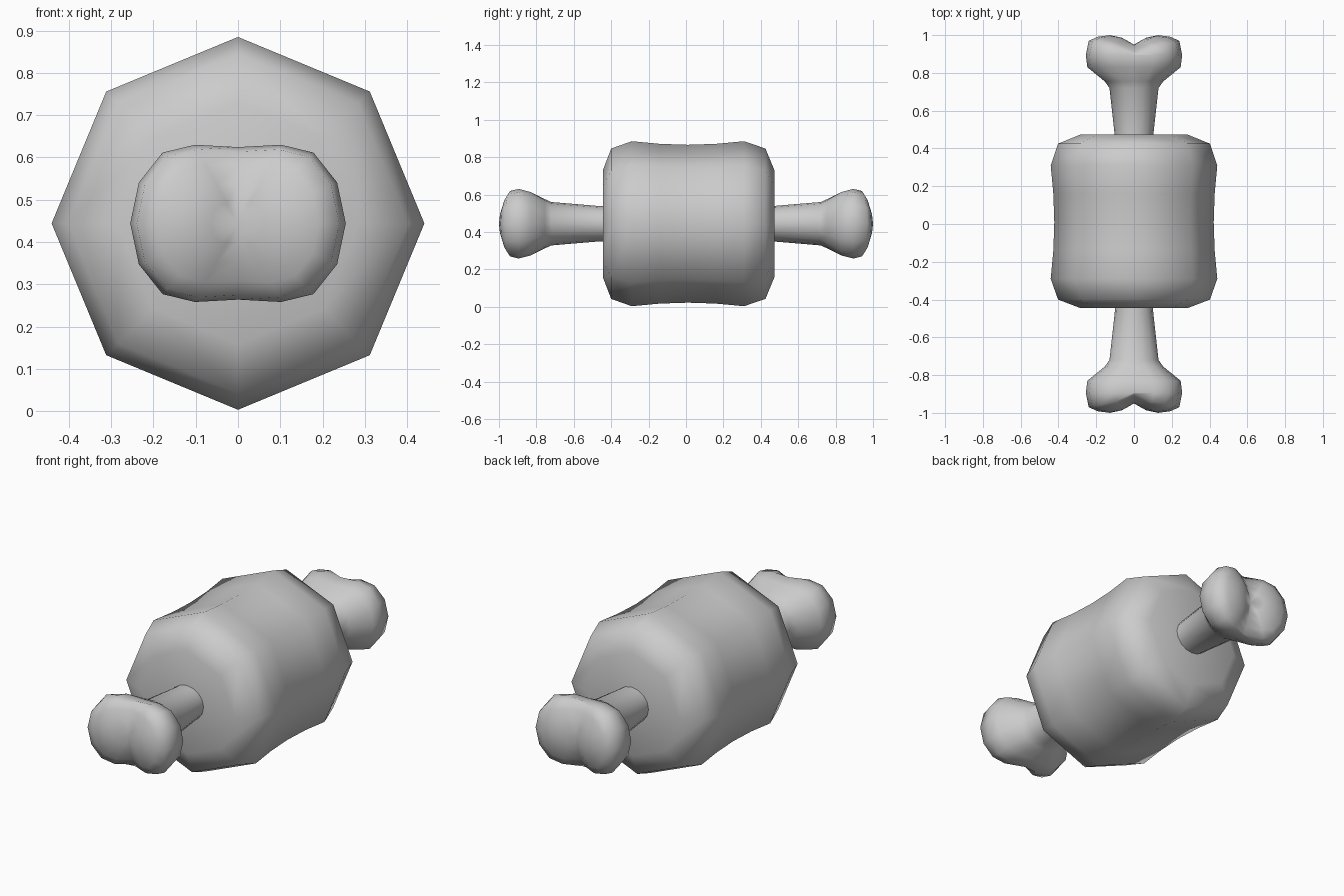
import bpy, bmesh
from math import cos, sin, pi

cube = bpy.data.objects.get("Cube")
if cube:
    bpy.data.objects.remove(cube)

CENTRE_Z = 0.444

grey = bpy.data.materials.new("plain grey")
grey.use_nodes = True
colour = (0.6, 0.6, 0.6, 1)
grey.diffuse_color = colour
grey.node_tree.nodes["Principled BSDF"].inputs["Base Color"].default_value = colour


def loft(name, rings):
    """Skin a list of closed rings of points and close both ends with a fan."""
    bm = bmesh.new()
    loops = [[bm.verts.new(p) for p in ring] for ring in rings]
    n = len(loops[0])
    for a, b in zip(loops, loops[1:]):
        for i in range(n):
            j = (i + 1) % n
            bm.faces.new((a[i], a[j], b[j], b[i]))
    return bm, loops


def finish(name, bm):
    bmesh.ops.recalc_face_normals(bm, faces=bm.faces)
    for f in bm.faces:
        f.smooth = True
    mesh = bpy.data.meshes.new(name)
    bm.to_mesh(mesh)
    bm.free()
    mesh.materials.append(grey)
    obj = bpy.data.objects.new(name, mesh)
    obj.location.z = CENTRE_Z
    bpy.context.collection.objects.link(obj)
    return obj


# Meat: waisted eight-sided barrel along y
meat_profile = [(-0.445, 0.285), (-0.40, 0.402), (-0.29, 0.441), (-0.14, 0.427), (0.01, 0.422),
                (0.16, 0.427), (0.31, 0.441), (0.425, 0.402), (0.473, 0.285)]
rings = [[(r * cos(k * pi / 4), y, r * sin(k * pi / 4)) for k in range(8)]
         for y, r in meat_profile]
bm, loops = loft("meat", rings)
bm.faces.new(loops[0])
bm.faces.new(loops[-1])
finish("meat", bm)

# Bone cross-sections: round for the shaft, wide and boxy for the knuckle
KNUCKLE = [(1, 0), (0.92, 0.52), (0.7, 0.9), (0.4, 1), (0, 0.97)]
ROUND = [(cos(k * pi / 8), sin(k * pi / 8)) for k in range(5)]


def section(width, height, blend):
    q = [(width * (a + (c - a) * blend), height * (b + (d - b) * blend))
         for (a, b), (c, d) in zip(ROUND, KNUCKLE)]
    half = q + [(-x, z) for x, z in q[-2::-1]]
    return half + [(x, -z) for x, z in half[-2:0:-1]]


def end_y(x, z):
    """Two-lobed end surface of the knuckle."""
    return 0.95 + 0.05 * (1 - ((abs(x) - 0.135) / 0.135) ** 2) - 1.8 * z * z


# Bone: (y, half width, half height, knuckle blend), then the lobed end
bone_profile = [(0, 0.09, 0.085, 0), (0.47, 0.102, 0.095, 0), (0.72, 0.13, 0.116, 0),
                (0.755, 0.155, 0.133, 0.3), (0.83, 0.247, 0.172, 0.8), (0.895, 0.255, 0.186, 1)]
rings = [[(x, y, z) for x, z in section(w, h, b)] for y, w, h, b in bone_profile]
for s in (0.94, 0.75, 0.5, 0.25):
    rings.append([(x, end_y(x, z), z) for x, z in section(0.255 * s, 0.186 * s, 1)])
bm, loops = loft("bone", rings)
tip = bm.verts.new((0, 0.95, 0))
last = loops[-1]
for i in range(len(last)):
    bm.faces.new((last[i], last[(i + 1) % len(last)], tip))
bone = finish("bone", bm)
mirror = bone.modifiers.new("both ends", 'MIRROR')
mirror.use_axis = (False, True, False)
